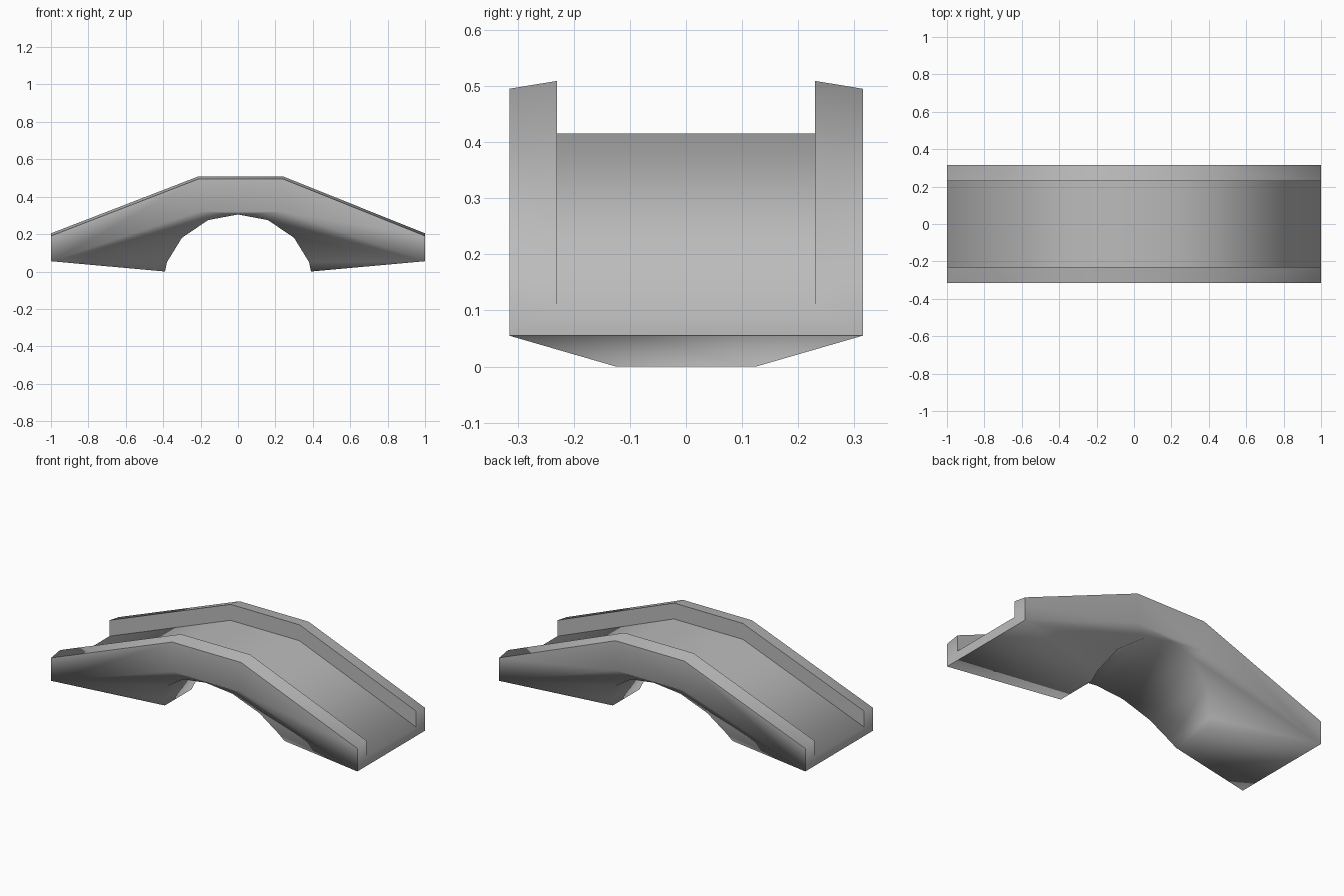
import bpy
import bmesh
import math

cube = bpy.data.objects.get("Cube")
if cube:
    bpy.data.objects.remove(cube, do_unlink=True)

# Plain stone colour
stone = bpy.data.materials.new("grey stone")
stone.use_nodes = True
colour = (0.5, 0.5, 0.5, 1)
stone.diffuse_color = colour
stone.node_tree.nodes["Principled BSDF"].inputs["Base Color"].default_value = colour

OUTER, INNER = 0.315, 0.23
# Stations along the bridge: x, lift of the deck, lower edge of the side
STATIONS = [(-1, 0.11, 0.055), (-0.21, 0.415, 0.32),
            (0.24, 0.415, 0.32), (1, 0.11, 0.055)]
# Half of the arch: x, half width, z
HALF_ARCH = [(0.39, 0.125, 0), (0.38, 0.16, 0.05), (0.3, 0.23, 0.18),
             (0.16, 0.28, 0.275)]
ARCH = ([(-x, y, z) for x, y, z in HALF_ARCH] + [(0, 0.3, 0.305)]
        + HALF_ARCH[::-1])

bm = bmesh.new()


def pair(x, y, z):
    """Matching vertices on the front and back sides."""
    return [bm.verts.new((x, side * y, z)) for side in (-1, 1)]


# Side edge, parapet outer top, parapet inner top and deck edge
rows = [[pair(x, OUTER, low), pair(x, OUTER, deck + 0.08),
         pair(x, INNER, deck + 0.094), pair(x, INNER, deck)]
        for x, deck, low in STATIONS]
arch = [pair(*p) for p in ARCH]

# Parapets and deck
for a, b in zip(rows, rows[1:]):
    for s in (0, 1):
        for k in range(3):
            bm.faces.new((a[k][s], b[k][s], b[k + 1][s], a[k + 1][s]))
    bm.faces.new((a[3][0], b[3][0], b[3][1], a[3][1]))

# Arch soffit
for a, b in zip(arch, arch[1:]):
    bm.faces.new((a[0], b[0], b[1], a[1]))

# Sloping flanks between the side edges and the arch
for s in (0, 1):
    edge = [r[0][s] for r in rows]
    line = [p[s] for p in arch]
    for j in range(3):
        bm.faces.new((edge[0], line[j], line[j + 1]))
        bm.faces.new((edge[3], line[-1 - j], line[-2 - j]))
    bm.faces.new((edge[0], line[3], edge[1]))
    bm.faces.new((edge[3], line[-4], edge[2]))
    bm.faces.new((edge[1], line[3], line[4]))
    bm.faces.new((edge[2], line[-4], line[4]))
    bm.faces.new((edge[1], line[4], edge[2]))

# Flat feet and end faces
for row, foot in ((rows[0], arch[0]), (rows[-1], arch[-1])):
    bm.faces.new((row[0][0], foot[0], foot[1], row[0][1]))
    bm.faces.new((row[0][0], row[3][0], row[3][1], row[0][1]))
    for s in (0, 1):
        bm.faces.new([row[k][s] for k in range(4)])

bmesh.ops.recalc_face_normals(bm, faces=bm.faces)
mesh = bpy.data.meshes.new("bridge")
bm.to_mesh(mesh)
bm.free()
mesh.materials.append(stone)
bridge = bpy.data.objects.new("bridge", mesh)
bpy.context.collection.objects.link(bridge)

# Soft shading with crisp deck edges
bpy.context.view_layer.objects.active = bridge
bridge.select_set(True)
bpy.ops.object.shade_smooth_by_angle(angle=math.radians(80))
